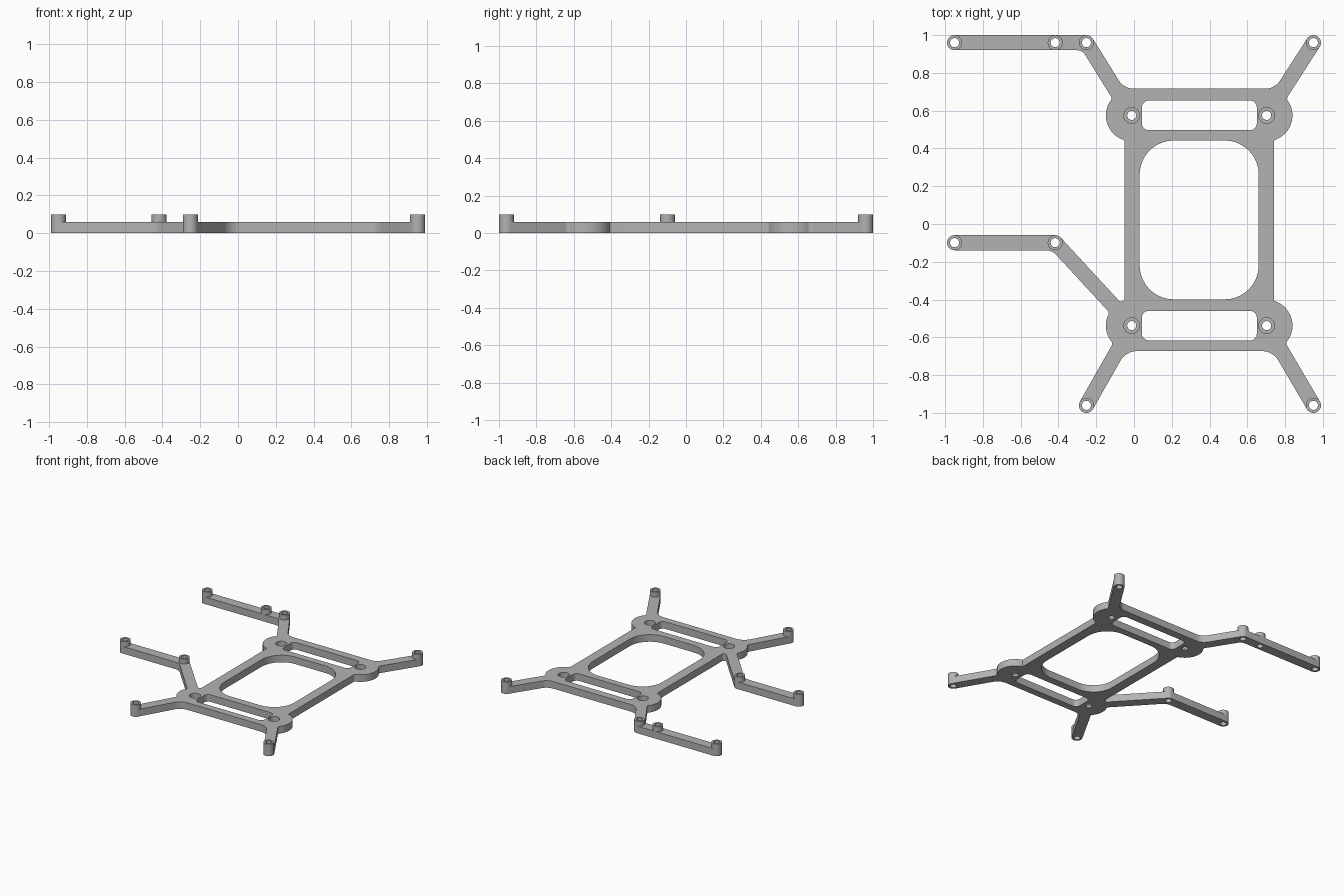
import bpy, bmesh, math
from mathutils import Vector as V

if "Cube" in bpy.data.objects:
    bpy.data.objects.remove(bpy.data.objects["Cube"], do_unlink=True)

THICK, TOP, FLOOR = 0.058, 0.098, 0.02   # plate, boss top, recess floor
ARM, HUB, BORE, RECESS = 0.04, 0.137, 0.024, 0.042

grey = bpy.data.materials.new("plain_grey")
grey.use_nodes = True
grey.diffuse_color = (0.45, 0.45, 0.45, 1)
grey.node_tree.nodes["Principled BSDF"].inputs["Base Color"].default_value = (0.45, 0.45, 0.45, 1)


def fillet(corners, steps=10):
    """Round each (point, radius) corner of a closed outline."""
    out, n = [], len(corners)
    for i, (p, r) in enumerate(corners):
        a, b = corners[i - 1][0] - p, corners[(i + 1) % n][0] - p
        if r == 0:
            out.append(p)
            continue
        half = a.angle(b) / 2
        t = min(r / math.tan(half), a.length / 2, b.length / 2)
        r = t * math.tan(half)
        a.normalize()
        b.normalize()
        centre = p + (a + b).normalized() * (r / math.sin(half))
        start, end = p + a * t - centre, p + b * t - centre
        sweep = start.angle_signed(end)      # clockwise positive
        base = math.atan2(start.y, start.x)
        for k in range(steps + 1):
            w = base - sweep * k / steps
            out.append(centre + V((math.cos(w), math.sin(w))) * r)
    return out


def circle(c, r, n=32):
    return [c + V((math.cos(k * math.tau / n), math.sin(k * math.tau / n))) * r for k in range(n)]


def rounded_rect(x0, x1, y0, y1, r):
    return fillet([(V(p), r) for p in ((x0, y0), (x0, y1), (x1, y1), (x1, y0))])


def extrude_part(name, loops, z0, z1):
    """Fill an outline with holes and extrude it between two heights."""
    curve = bpy.data.curves.new(name + "_profile", 'CURVE')
    curve.dimensions, curve.fill_mode = '2D', 'BOTH'
    curve.extrude = (z1 - z0) / 2
    for loop in loops:
        s = curve.splines.new('POLY')
        s.points.add(len(loop) - 1)
        for q, p in zip(s.points, loop):
            q.co = (p.x, p.y, 0, 1)
        s.use_cyclic_u = True
    helper = bpy.data.objects.new(name + "_profile", curve)
    bpy.context.collection.objects.link(helper)
    dg = bpy.context.evaluated_depsgraph_get()
    mesh = bpy.data.meshes.new_from_object(helper.evaluated_get(dg))
    bpy.data.objects.remove(helper, do_unlink=True)
    bm = bmesh.new()
    bm.from_mesh(mesh)
    bmesh.ops.remove_doubles(bm, verts=bm.verts, dist=0.0002)
    bmesh.ops.translate(bm, verts=bm.verts, vec=(0, 0, (z0 + z1) / 2))
    bmesh.ops.recalc_face_normals(bm, faces=bm.faces)
    bm.to_mesh(mesh)
    bm.free()
    mesh.materials.clear()
    mesh.materials.append(grey)
    ob = bpy.data.objects.new(name, mesh)
    bpy.context.collection.objects.link(ob)
    bpy.ops.object.select_all(action='DESELECT')
    ob.select_set(True)
    bpy.context.view_layer.objects.active = ob
    bpy.ops.object.shade_smooth_by_angle()
    return ob


class Arm:
    """Straight arm from a hub centre to a tip; side +1 is left of its direction."""
    def __init__(self, hub, tip):
        self.hub, self.tip = hub, tip
        self.u = (tip - hub).normalized()
        self.n = V((-self.u.y, self.u.x)) * ARM

    def at(self, side, axis, value, r):
        p = self.hub + self.n * side
        return (p + self.u * ((value - p[axis]) / self.u[axis]), r)

    def root(self, side):
        return (self.hub + self.n * side + self.u * math.sqrt(HUB**2 - ARM**2), 0.03)

    def cap(self):
        return [(self.tip + self.u * ARM + self.n * s, ARM) for s in (1, -1)]


def arc(hub, a0, a1, n=16):
    angles = [math.radians(a0 + (a1 - a0) * k / n) for k in range(n + 1)]
    return [(hub + V((math.cos(a), math.sin(a))) * HUB, 0) for a in angles]


# Hubs, boss centres and arms
tl, tr, bl, br = V((-0.012, 0.575)), V((0.702, 0.575)), V((-0.012, -0.538)), V((0.702, -0.538))
tips = [V(p) for p in ((-0.252, 0.96), (0.95, 0.96), (0.95, -0.96), (-0.252, -0.96), (-0.417, -0.099))]
bosses = tips + [V((-0.95, 0.96)), V((-0.417, 0.96)), V((-0.95, -0.099))]
A, B, C, D, M = [Arm(h, t) for h, t in zip((tl, tr, br, bl, bl), tips)]
BACK, FRONT, LEFT, RIGHT = 0.717, -0.673, 0.74, -0.05


def side_arm_end(y):
    return [(V((-0.99, y - ARM)), ARM), (V((-0.99, y + ARM)), ARM)]


# Outer outline, clockwise from the back right side arm
outline = (
    side_arm_end(0.96) + [A.at(-1, 1, 1.0, ARM), A.at(-1, 1, BACK, 0.09), B.at(1, 1, BACK, 0.09)]
    + B.cap() + [B.root(-1)] + arc(tr, 28, -64)
    + [(V((LEFT, 0.443)), 0.03), (V((LEFT, -0.406)), 0)] + arc(br, 70, -30)
    + [C.root(1)] + C.cap() + [C.at(-1, 1, FRONT, 0.1), D.at(1, 1, FRONT, 0.1)]
    + D.cap() + [D.root(-1)] + arc(bl, -149, -198) + [M.root(1), M.at(1, 1, -0.139, 0.08)]
    + side_arm_end(-0.099) + [M.at(-1, 1, -0.059, ARM), M.at(-1, 0, RIGHT, 0.018)]
    + [(V((RIGHT, 0.443)), 0.03)] + arc(tl, -116, -209) + [A.root(1), A.at(1, 1, 0.92, 0.05)]
)

# Frame plate with its window, slots, recesses and bores
hubs = (tl, tr, bl, br)
loops = [fillet(outline), rounded_rect(0.03, 0.66, -0.399, 0.442, 0.18)]
loops += [rounded_rect(0.042, 0.65, h.y - 0.078, h.y + 0.078, 0.035) for h in (tl, bl)]
loops += [circle(h, RECESS) for h in hubs] + [circle(b, BORE) for b in bosses]
extrude_part("frame_plate", loops, 0, THICK)

# Recess floors in the hubs and raised bosses on the arms
for i, h in enumerate(hubs):
    extrude_part(f"recess_floor_{i + 1}", [circle(h, RECESS), circle(h, BORE)], 0, FLOOR)
for i, b in enumerate(bosses):
    extrude_part(f"arm_boss_{i + 1}", [circle(b, ARM), circle(b, BORE)], THICK, TOP)
